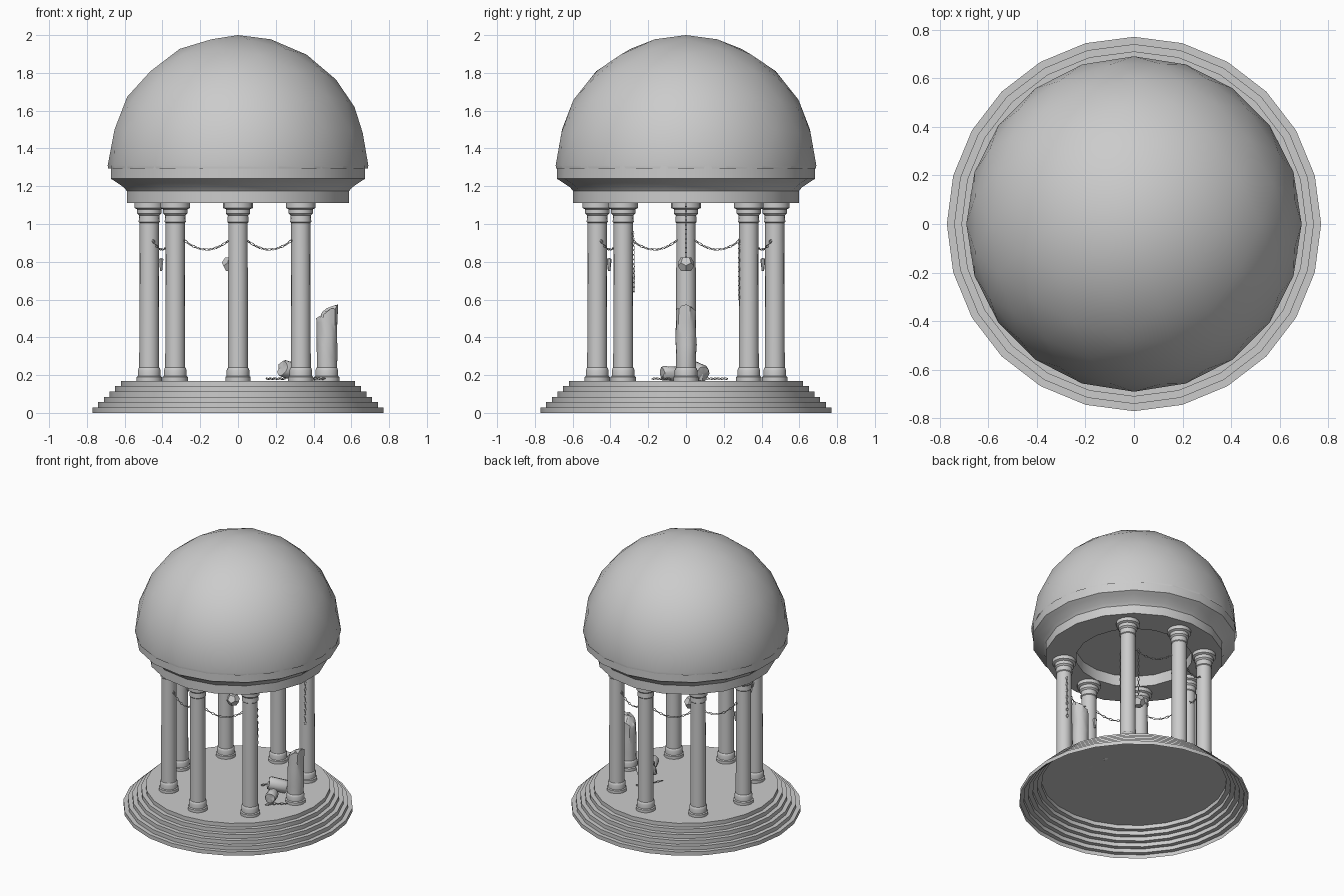
import bpy, bmesh, math, random
from mathutils import Vector, Matrix

if "Cube" in bpy.data.objects:
    bpy.data.objects.remove(bpy.data.objects["Cube"])

random.seed(4)
R = 0.47          # radius of the column circle


def finish(name, bm, smooth=None):
    bmesh.ops.recalc_face_normals(bm, faces=bm.faces)
    me = bpy.data.meshes.new(name)
    bm.to_mesh(me)
    bm.free()
    ob = bpy.data.objects.new(name, me)
    bpy.context.collection.objects.link(ob)
    if smooth:
        bpy.ops.object.select_all(action='DESELECT')
        bpy.context.view_layer.objects.active = ob
        ob.select_set(True)
        bpy.ops.object.shade_smooth_by_angle(angle=math.radians(smooth))
    return ob


def lathe(bm, profile, n, centre=(0, 0, 0)):
    """Revolve (radius, z) points; returns the rings of vertices."""
    c, rings = Vector(centre), []
    for r, z in profile:
        if r == 0:
            rings.append([bm.verts.new(c + Vector((0, 0, z)))])
        else:
            rings.append([bm.verts.new(c + Vector((r * math.sin(t * math.tau / n),
                          r * math.cos(t * math.tau / n), z))) for t in range(n)])
    for a, b in zip(rings, rings[1:]):
        for i in range(n):
            j = (i + 1) % n
            q = [a[i % len(a)], a[j % len(a)], b[j % len(b)], b[i % len(b)]]
            bm.faces.new(list(dict.fromkeys(q)))
    return rings


def ring_pos(deg, r=R, z=0):
    a = math.radians(deg)
    return Vector((r * math.cos(a), r * math.sin(a), z))


def link(bm, pos, direction, roll, length=0.032, width=0.017, wire=0.0024):
    """One oval chain link."""
    rot = direction.to_track_quat('X', 'Z').to_matrix().to_4x4()
    m = Matrix.Translation(pos) @ rot @ Matrix.Rotation(roll, 4, 'X')
    n, k, grid = 8, 4, []
    for i in range(n):
        t = i * math.tau / n
        d = Vector((math.cos(t), math.sin(t), 0))
        c = Vector((d.x * (length / 2 - wire), d.y * (width / 2 - wire), 0))
        grid.append([bm.verts.new(m @ (c + wire * (d * math.cos(s * math.tau / k)
                     + Vector((0, 0, math.sin(s * math.tau / k)))))) for s in range(k)])
    for i in range(n):
        for s in range(k):
            a, b = grid[i], grid[(i + 1) % n]
            bm.faces.new((a[s], b[s], b[(s + 1) % k], a[(s + 1) % k]))


def chain(name, path, pitch=0.025):
    """Links laid along a polyline with alternating roll."""
    bm = bmesh.new()
    pts = [Vector(p) for p in path]
    total = sum((b - a).length for a, b in zip(pts, pts[1:]))
    count = max(2, round(total / pitch))
    for i in range(count):
        d = (i + 0.5) * total / count
        for a, b in zip(pts, pts[1:]):
            seg = (b - a).length
            if d <= seg:
                link(bm, a.lerp(b, d / seg), (b - a).normalized(),
                     math.pi / 4 + (i % 2) * math.pi / 2)
                break
            d -= seg
    return finish(name, bm, 60)


# stepped base, open underneath
bm = bmesh.new()
profile = []
for i in range(6):
    r = 0.77 - 0.03 * i
    profile += [(r, i * 0.0283), (r, (i + 1) * 0.0283)]
lathe(bm, profile + [(0, 0.17)], 24)
finish("stepped_base", bm, 30)

# seven whole columns
col = [(0, 0.17), (0.067, 0.17), (0.067, 0.19), (0.06, 0.195), (0.06, 0.225), (0.056, 0.237),
       (0.053, 0.24), (0.051, 1.005), (0.056, 1.01), (0.054, 1.045), (0.064, 1.055),
       (0.064, 1.078), (0.079, 1.085), (0.079, 1.112), (0, 1.112)]
for k in range(1, 8):
    bm = bmesh.new()
    lathe(bm, col, 16, ring_pos(45 * k))
    finish(f"column_{k}", bm, 35)

# broken column with a slanted, chipped top
bm = bmesh.new()
rings = lathe(bm, col[:7] + [(0.055, z) for z in (0.3, 0.36, 0.42, 0.48, 0.53)]
              + [(0.035, 0.54), (0, 0.545)], 16, (R, 0, 0))
for ring in rings[7:]:
    for v in ring:
        lx = (v.co.x - R) / 0.055
        if v.co.z > 0.5:
            v.co.z += 0.034 * lx + random.uniform(-0.008, 0.012)
        v.co.x += random.uniform(-0.004, 0.004) + 0.012 * (v.co.z - 0.3)
        v.co.y += random.uniform(-0.003, 0.003)
finish("broken_column", bm, 35)

# fallen drums
for name, pos, axis, r, h in (("fallen_drum_large", (0.285, 0.055, 0.222), (0.75, 0.5, -0.22), 0.046, 0.125),
                              ("fallen_drum_small", (0.335, -0.085, 0.208), (0.35, -0.93, 0.05), 0.038, 0.09)):
    bm = bmesh.new()
    lathe(bm, [(0, -h / 2), (r * 0.9, -h / 2), (r, -h * 0.4), (r, h * 0.42), (r * 0.85, h / 2), (0, h / 2)], 12)
    for v in bm.verts:
        v.co.z += random.uniform(-0.006, 0.006)
    bm.transform(Matrix.Translation(pos) @ Vector(axis).to_track_quat('Z', 'Y').to_matrix().to_4x4())
    finish(name, bm, 40)

# ring beam with recessed ceiling and moulded cornice
bm = bmesh.new()
lathe(bm, [(0, 1.19), (0.39, 1.19), (0.39, 1.11), (0.598, 1.11), (0.598, 1.175), (0.615, 1.195),
           (0.66, 1.225), (0.684, 1.24), (0.684, 1.31), (0.6, 1.312)], 18)
finish("ring_beam", bm, 30)

# dome: upper part of a low sphere
bm = bmesh.new()
bmesh.ops.create_icosphere(bm, subdivisions=3, radius=0.69, matrix=Matrix.Translation((0, 0, 1.31)))
bmesh.ops.bisect_plane(bm, geom=bm.verts[:] + bm.edges[:] + bm.faces[:], plane_co=(0, 0, 1.295),
                       plane_no=(0, 0, 1), clear_inner=True)
finish("dome", bm, 40)

# chain swags between whole columns
for k in range(1, 7):
    a, b = ring_pos(45 * k, R, 0.915), ring_pos(45 * k + 45, R, 0.915)
    d = (b - a).normalized() * 0.05
    a, b = a + d, b - d
    path = []
    for i in range(13):
        t = i / 12
        p = a.lerp(b, t)
        p.z -= 0.05 * (1 - (2 * t - 1) ** 2)
        path.append(p)
    chain(f"swag_chain_{k}", path)

# snapped chains beside the broken column, and pieces on the floor
chain("hanging_chain_front", [(0.352, -0.28, 0.96), (0.352, -0.275, 0.64)])
chain("hanging_chain_back", [(0.352, 0.28, 0.92), (0.352, 0.28, 0.60)])
chain("floor_chain_front", [(0.35, -0.18, 0.181), (0.39, -0.13, 0.181), (0.46, -0.08, 0.181)])
chain("floor_chain_back", [(0.15, 0.06, 0.181), (0.19, 0.14, 0.181), (0.25, 0.22, 0.181)])

# small inner brackets on three columns
for k in (2, 4, 6):
    bm = bmesh.new()
    lathe(bm, [(0, 0.75), (0.006, 0.75), (0.014, 0.815), (0, 0.82)], 6, ring_pos(45 * k, 0.407))
    finish(f"bracket_{k}", bm)

# hanging twelve-sided lamp: hull of the face centres of a twenty-sided solid
chain("lamp_chain", [(-0.04, 0, 1.19), (-0.04, 0, 0.825)])
src = bmesh.new()
bmesh.ops.create_icosphere(src, subdivisions=1, radius=1)
bm = bmesh.new()
for f in src.faces:
    bm.verts.new(f.calc_center_median().normalized() * 0.046 + Vector((-0.04, 0, 0.787)))
src.free()
bmesh.ops.convex_hull(bm, input=bm.verts)
bmesh.ops.dissolve_limit(bm, angle_limit=0.1, verts=bm.verts, edges=bm.edges)
finish("lamp", bm)
